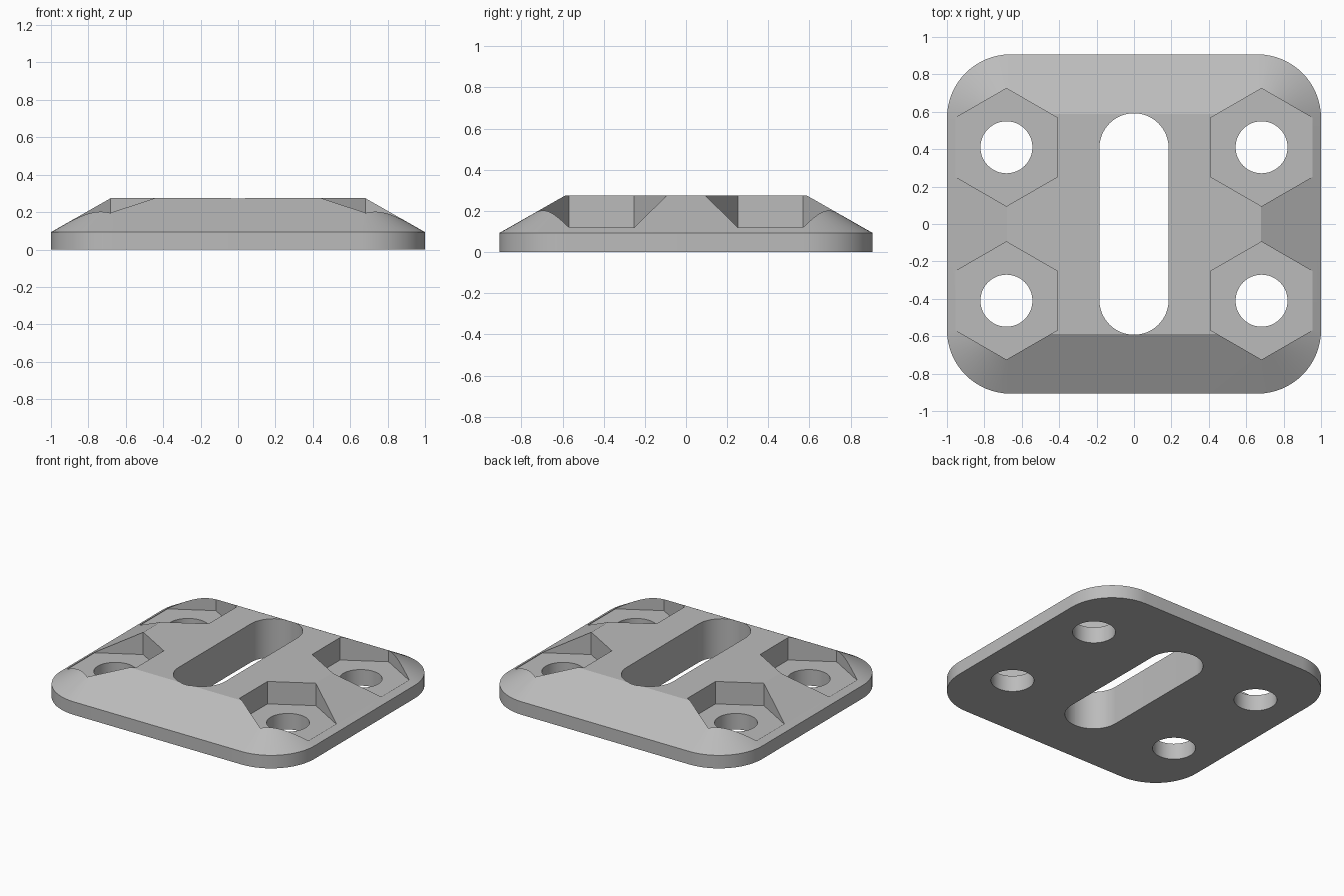
import bpy, bmesh, math

cube = bpy.data.objects.get("Cube")
if cube:
    bpy.data.objects.remove(cube, do_unlink=True)

HALF_X, HALF_Y, CORNER = 1.0, 0.907, 0.34
EDGE_Z, TOP_Z, INSET = 0.093, 0.275, 0.32
HOLE_X, HOLE_Y, POCKET_Z = 0.682, 0.41, 0.115

grey = bpy.data.materials.new("plain_grey")
grey.use_nodes = True
colour = (0.5, 0.5, 0.5, 1)
grey.diffuse_color = colour
grey.node_tree.nodes["Principled BSDF"].inputs["Base Color"].default_value = colour


def rounded_outline(hx, hy, r, steps):
    """Outline of a rounded rectangle, one arc per corner."""
    points = []
    for i, (sx, sy) in enumerate([(1, 1), (-1, 1), (-1, -1), (1, -1)]):
        for k in range(steps + 1):
            a = math.pi / 2 * (i + k / steps)
            points.append((sx * (hx - r) + r * math.cos(a), sy * (hy - r) + r * math.sin(a)))
    return points


def ring_outline(cx, cy, r, sides, start=0.0):
    return [(cx + r * math.cos(start + math.tau * k / sides),
             cy + r * math.sin(start + math.tau * k / sides)) for k in range(sides)]


def loft(name, layers):
    """Closed solid through stacked outlines given as (z, points)."""
    bm = bmesh.new()
    rings = [[bm.verts.new((x, y, z)) for x, y in pts] for z, pts in layers]
    n = len(rings[0])
    for low, high in zip(rings, rings[1:]):
        for k in range(n):
            j = (k + 1) % n
            bm.faces.new((low[k], low[j], high[j], high[k]))
    bm.faces.new(rings[0][::-1])
    bm.faces.new(rings[-1])
    bmesh.ops.remove_doubles(bm, verts=bm.verts, dist=1e-5)
    bmesh.ops.recalc_face_normals(bm, faces=bm.faces)
    mesh = bpy.data.meshes.new(name)
    bm.to_mesh(mesh)
    bm.free()
    mesh.materials.append(grey)
    obj = bpy.data.objects.new(name, mesh)
    bpy.context.collection.objects.link(obj)
    return obj


# Plate with a straight rim and a sloped upper edge
rim = rounded_outline(HALF_X, HALF_Y, CORNER, 16)
crown = rounded_outline(HALF_X - INSET, HALF_Y - INSET, CORNER - INSET, 16)
plate = loft("mounting_plate", [(0, rim), (EDGE_Z, rim), (TOP_Z, crown)])

# Cutters: centre slot, four bolt holes and four hexagonal nut pockets
slot = rounded_outline(0.185, 0.592, 0.1849, 16)
cutters = [loft("slot_cutter", [(-0.1, slot), (0.5, slot)])]
for sx in (-1, 1):
    for sy in (-1, 1):
        x, y = sx * HOLE_X, sy * HOLE_Y
        hole = ring_outline(x, y, 0.139, 48)
        pocket = ring_outline(x, y, 0.315, 6, math.pi / 6)
        cutters.append(loft("hole_cutter", [(-0.1, hole), (0.5, hole)]))
        cutters.append(loft("pocket_cutter", [(POCKET_Z, pocket), (0.5, pocket)]))

bpy.ops.object.select_all(action='DESELECT')
bpy.context.view_layer.objects.active = plate
plate.select_set(True)
for cutter in cutters:
    mod = plate.modifiers.new("cut", 'BOOLEAN')
    mod.operation = 'DIFFERENCE'
    mod.solver = 'EXACT'
    mod.object = cutter
    bpy.ops.object.modifier_apply(modifier=mod.name)
    bpy.data.objects.remove(cutter, do_unlink=True)

bpy.ops.object.shade_smooth_by_angle(angle=math.radians(25))
